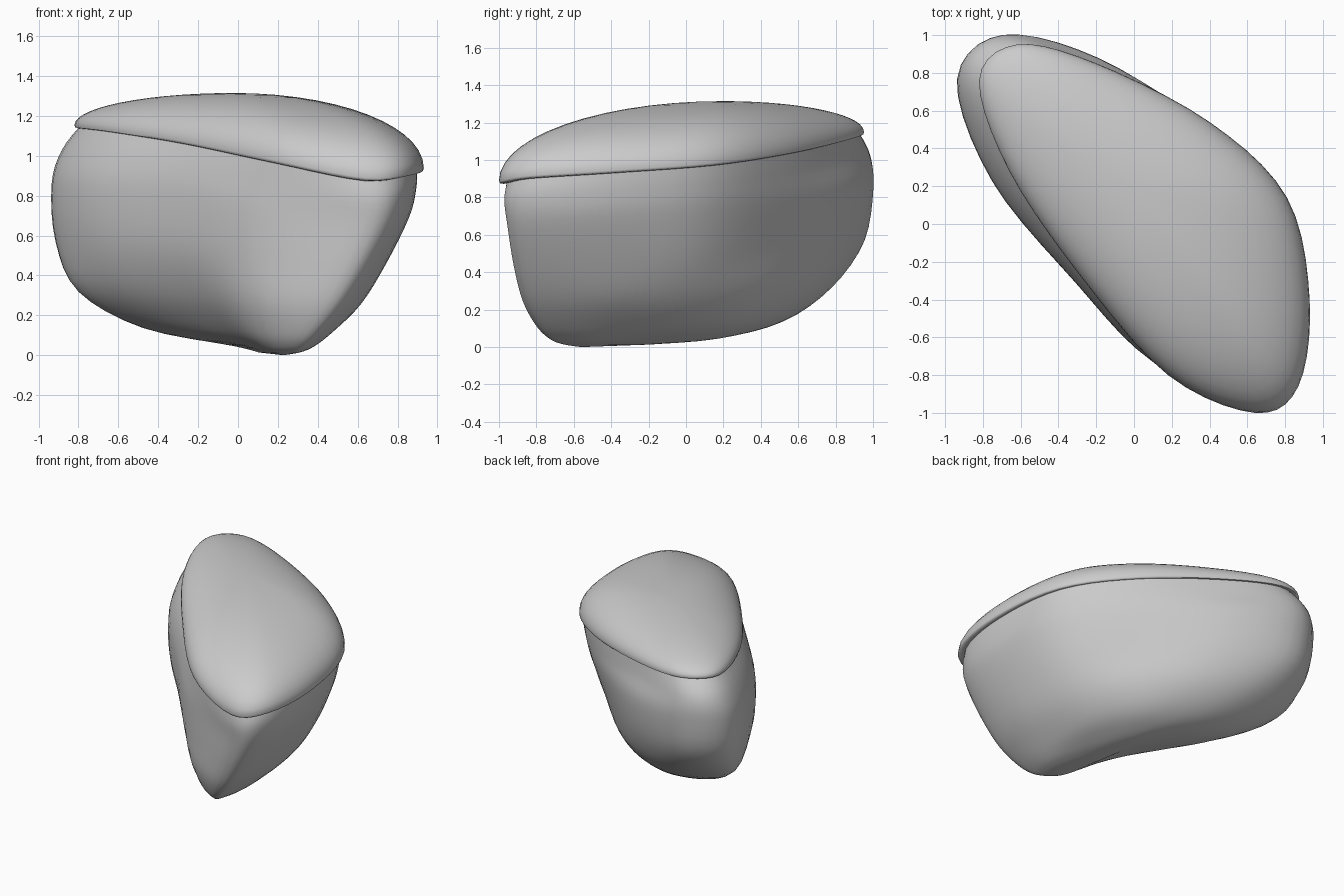
import bpy
import math
from mathutils import Vector

cube = bpy.data.objects.get("Cube")
if cube:
    bpy.data.objects.remove(cube, do_unlink=True)

stone = bpy.data.materials.new("light grey stone")
stone.use_nodes = True
grey = (0.6, 0.6, 0.6, 1)
stone.diffuse_color = grey
stone.node_tree.nodes["Principled BSDF"].inputs["Base Color"].default_value = grey

APEX = Vector((-0.02, 0.2, 1.315))
FOOT = Vector((0.23, -0.56, 0))
LIP = 0.014


def catmull(a, b, c, d, t):
    """Point on a smooth curve between b and c."""
    return 0.5 * (2 * b + (c - a) * t + (2 * a - 5 * b + 4 * c - d) * t * t
                  + (3 * b - a - 3 * c + d) * t ** 3)


def smooth_ring(points, steps=5):
    """Round off a closed ring of control points."""
    n = len(points)
    return [catmull(points[i - 1], points[i], points[(i + 1) % n],
                    points[(i + 2) % n], s / steps)
            for i in range(n) for s in range(steps)]


def smooth_stack(rings, steps=4):
    """Add rings between the given rings, along smooth vertical curves."""
    last = len(rings) - 1
    result = []
    for i in range(last):
        group = [rings[max(i - 1, 0)], rings[i], rings[i + 1], rings[min(i + 2, last)]]
        for s in range(steps):
            result.append([catmull(*column, s / steps) for column in zip(*group)])
    return result + [rings[last]]


def loft(name, rings, bottom, top, angle):
    """Skin a stack of rings, closing each end with a fan to one point."""
    n = len(rings[0])
    verts = [p for ring in rings for p in ring] + [bottom, top]
    low, high = len(verts) - 2, len(verts) - 1
    start = (len(rings) - 1) * n
    faces = []
    for i in range(n):
        j = (i + 1) % n
        for k in range(0, start, n):
            faces.append((k + i, k + j, k + n + j, k + n + i))
        faces.append((low, j, i))
        faces.append((high, start + i, start + j))
    mesh = bpy.data.meshes.new(name)
    mesh.from_pydata(verts, [], faces)
    mesh.materials.append(stone)
    obj = bpy.data.objects.new(name, mesh)
    bpy.context.collection.objects.link(obj)
    bpy.ops.object.select_all(action="DESELECT")
    obj.select_set(True)
    bpy.context.view_layer.objects.active = obj
    bpy.ops.object.shade_smooth_by_angle(angle=math.radians(angle))
    return obj


def scaled(ring, s, lift):
    """Shrink a ring towards the apex in plan and raise it."""
    return [Vector((APEX.x + (p.x - APEX.x) * s, APEX.y + (p.y - APEX.y) * s, p.z + lift))
            for p in ring]


# Wavy rim of the lid, anticlockwise from the front tip
rim = [Vector(p) for p in (
    (.64, -1, .875), (.87, -.86, .9), (.93, -.4, .93), (.81, .14, .97),
    (.4, .54, 1.03), (-.2, .85, 1.1), (-.62, .95, 1.14), (-.82, .76, 1.14),
    (-.66, .28, 1.12), (-.28, -.28, 1.06), (.18, -.8, .965))]

# Body plan outlines, keyed by their share of the rim height
sections = {
    .04: ((.29, -.71), (.34, -.67), (.37, -.48), (.31, -.22), (.21, .02), (.11, .15),
          (.03, .17), (-.02, .1), (.01, -.06), (.07, -.34), (.15, -.6)),
    .12: ((.34, -.79), (.43, -.72), (.47, -.44), (.41, -.04), (.24, .27), (0, .45),
          (-.25, .52), (-.47, .43), (-.39, .19), (-.09, -.25), (.1, -.63)),
    .28: ((.43, -.87), (.56, -.77), (.62, -.42), (.55, .01), (.33, .37), (-.06, .67),
          (-.47, .78), (-.8, .61), (-.62, .21), (-.22, -.27), (.08, -.69)),
    .5: ((.53, -.92), (.69, -.8), (.745, -.42), (.66, .06), (.35, .45), (-.13, .81),
         (-.64, .955), (-.915, .73), (-.73, .22), (-.3, -.3), (.08, -.71)),
    .75: ((.62, -.955), (.81, -.82), (.855, -.4), (.74, .11), (.37, .52), (-.19, .88),
          (-.69, 1), (-.935, .77), (-.75, .23), (-.31, -.31), (.1, -.73)),
    .9: ((.63, -.97), (.84, -.84), (.89, -.4), (.77, .13), (.38, .53), (-.2, .85),
         (-.68, .985), (-.885, .77), (-.7, .24), (-.29, -.3), (.14, -.75)),
}
levels = [[Vector((x, y, share * r.z)) for (x, y), r in zip(outline, rim)]
          for share, outline in sections.items()]
# Rounded foot below the lowest outline, and a top edge hidden by the lid
sole = [FOOT.lerp(p, 0.5) for p in levels[0]]
for p in sole:
    p.z *= 0.6
levels = [sole] + levels + [scaled(rim, 0.965, 0.01)]
body_rings = smooth_stack([smooth_ring(ring) for ring in levels])
loft("body", body_rings, FOOT, Vector((APEX.x, APEX.y, 1.1)), 60)

# Lid: a tucked-under lip, then an elliptical dome rising to the apex
edge = smooth_ring(rim)
lid_rings = [scaled(edge, 0.9, 0.015), scaled(edge, 0.98, 0), scaled(edge, 0.996, 0.003)]
STEPS = 14
for k in range(STEPS):
    turn = math.pi / 2 * k / STEPS
    ring = scaled(edge, math.cos(turn), LIP)
    for p in ring:
        p.z += (APEX.z - p.z) * math.sin(turn)
    lid_rings.append(ring)
loft("lid", lid_rings, Vector((APEX.x, APEX.y, 1.06)), APEX, 60)
